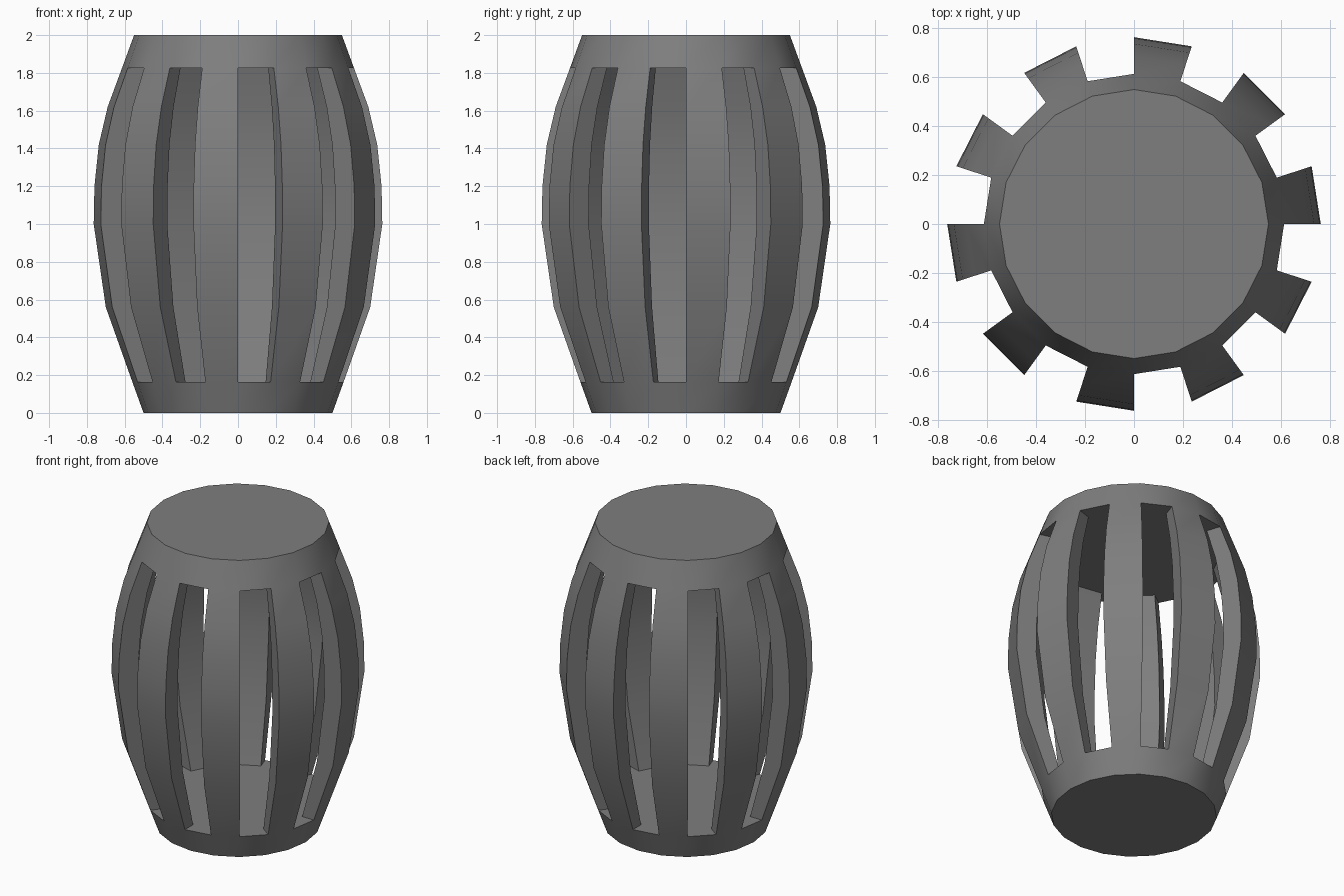
import bpy, bmesh, math

if "Cube" in bpy.data.objects:
    bpy.data.objects.remove(bpy.data.objects["Cube"])

SIDES = 20
# (z, outer radius, inner radius or None on the solid end plates)
PROFILE = [(0.0, 0.50, None), (0.163, 0.559, 0.473), (0.56, 0.70, 0.582),
           (1.0, 0.764, 0.637), (1.2, 0.76, 0.634), (1.42, 0.737, 0.617),
           (1.62, 0.69, 0.58), (1.826, 0.614, 0.518), (2.0, 0.55, None)]
LOW, HIGH = 1, len(PROFILE) - 2

bm = bmesh.new()


def ring(z, r):
    step = 2 * math.pi / SIDES
    return [bm.verts.new((r * math.cos(i * step), r * math.sin(i * step), z))
            for i in range(SIDES)]


def keep(z, ri, verts):
    return verts


outer = [ring(z, r) for z, r, _ in PROFILE]
inner = [ring(z, ri) if ri else None for z, _, ri in PROFILE]

for k in range(len(PROFILE) - 1):
    slatted = LOW <= k < HIGH
    for i in range(SIDES):
        j = (i + 1) % SIDES
        if slatted and i % 2:
            continue  # open gap
        o0, o1 = outer[k], outer[k + 1]
        bm.faces.new((o0[i], o0[j], o1[j], o1[i]))
        if slatted:
            # back and both edges of the slat
            n0, n1 = inner[k], inner[k + 1]
            bm.faces.new((n0[j], n0[i], n1[i], n1[j]))
            bm.faces.new((n0[i], o0[i], o1[i], n1[i]))
            bm.faces.new((o0[j], n0[j], n1[j], o1[j]))

# outside caps
bm.faces.new(outer[0][::-1])
bm.faces.new(outer[-1])

# inside floor and ceiling, notched around the slats
for k in (LOW, HIGH):
    outline = []
    for i in range(0, SIDES, 2):
        outline += [outer[k][i], inner[k][i], inner[k][i + 1], outer[k][i + 1]]
    bm.faces.new(outline if k == LOW else outline[::-1])

bmesh.ops.recalc_face_normals(bm, faces=bm.faces)
mesh = bpy.data.meshes.new("slatted_barrel")
bm.to_mesh(mesh)
bm.free()
barrel = bpy.data.objects.new("slatted_barrel", mesh)
bpy.context.collection.objects.link(barrel)

# dark grey finish
dark = bpy.data.materials.new("dark_grey")
dark.diffuse_color = (0.21, 0.21, 0.21, 1)
dark.use_nodes = True
dark.node_tree.nodes["Principled BSDF"].inputs["Base Color"].default_value = dark.diffuse_color
mesh.materials.append(dark)

# smooth around the staves, sharp on the edges
bpy.context.view_layer.objects.active = barrel
barrel.select_set(True)
bpy.ops.object.shade_smooth_by_angle(angle=math.radians(30))
